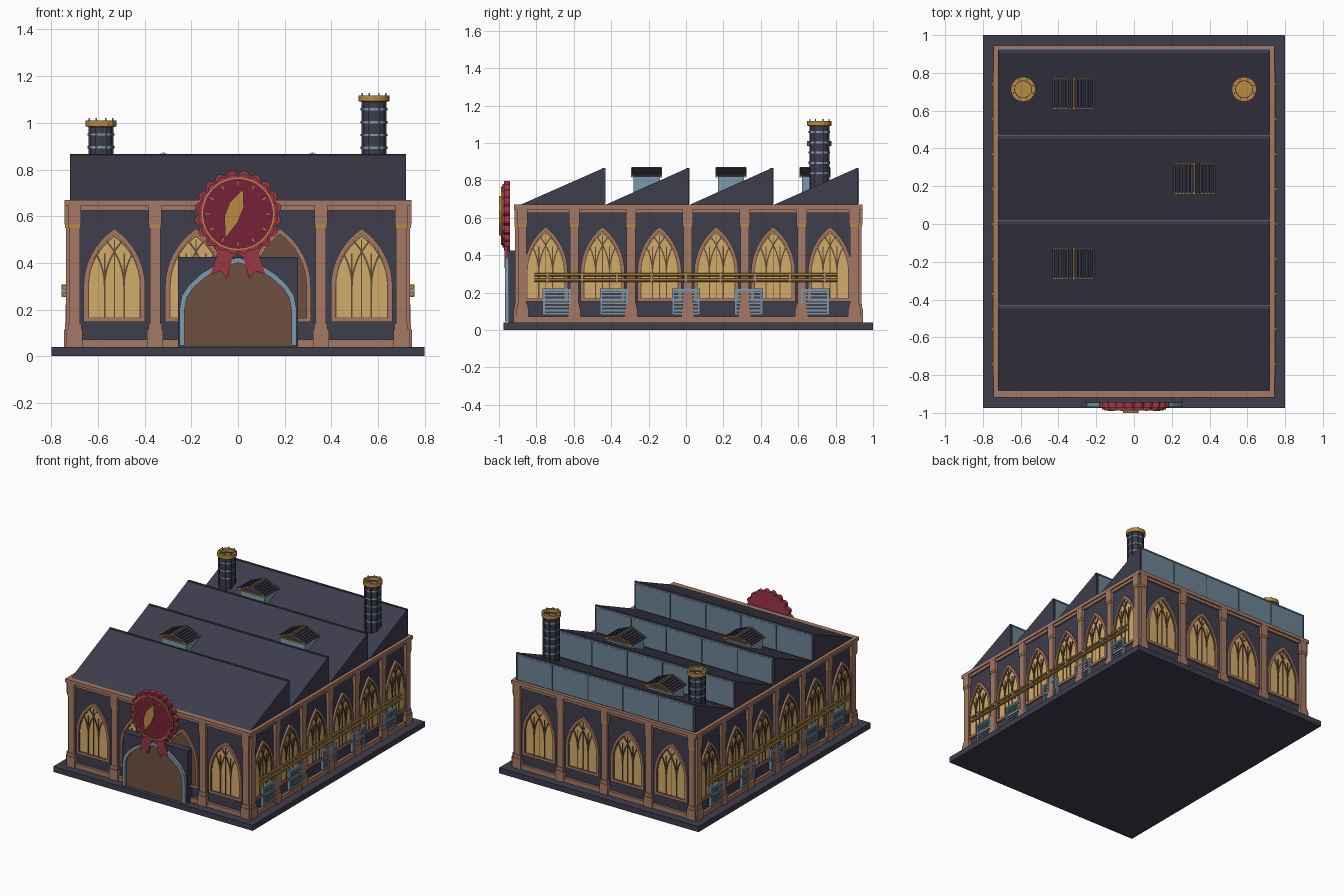
import bpy, bmesh, math
from mathutils import Vector, Matrix

cube = bpy.data.objects.get("Cube")
if cube:
    bpy.data.objects.remove(cube, do_unlink=True)


# Colours
def material(name, *rgb):
    lin = [((c / 255 + 0.055) / 1.055) ** 2.4 for c in rgb] + [1]
    m = bpy.data.materials.new(name)
    m.use_nodes = True
    m.diffuse_color = lin
    m.node_tree.nodes["Principled BSDF"].inputs["Base Color"].default_value = lin
    return m


SLATE = material("slate", 62, 61, 77)
STONE = material("stone trim", 164, 121, 100)
AMBER = material("amber glass", 212, 172, 106)
BAR = material("window bar", 98, 76, 54)
STEEL = material("pale steel", 124, 154, 174)
PANE = material("roof glass", 108, 132, 148)
GOLD = material("gold", 184, 138, 68)
RED = material("ribbon red", 156, 54, 70)
WINE = material("wine red", 118, 34, 56)
WOOD = material("wood", 112, 80, 62)


class Part:
    """Collects solids in one mesh; flat shapes lie in x-z and are deep in y."""

    def __init__(self, name):
        self.name, self.bm, self.mats = name, bmesh.new(), []

    def paint(self, faces, mat):
        if mat not in self.mats:
            self.mats.append(mat)
        for f in faces:
            f.material_index = self.mats.index(mat)

    def box(self, mat, x0, x1, y0, y1, z0, z1, turn=None):
        m = Matrix.Translation(((x0 + x1) / 2, (y0 + y1) / 2, (z0 + z1) / 2))
        if turn:
            m = m @ Matrix.Rotation(turn, 4, 'Y')
        m = m @ Matrix.Diagonal((x1 - x0, y1 - y0, z1 - z0, 1))
        vs = bmesh.ops.create_cube(self.bm, size=1, matrix=m)["verts"]
        self.paint({f for v in vs for f in v.link_faces}, mat)

    def loft(self, rings, mat, closed=False):
        rings = [[self.bm.verts.new(p) for p in r] for r in rings]
        k, n = len(rings[0]), len(rings)
        faces = [self.bm.faces.new((rings[i][j], rings[i][(j + 1) % k],
                                    rings[(i + 1) % n][(j + 1) % k], rings[(i + 1) % n][j]))
                 for i in range(n if closed else n - 1) for j in range(k)]
        if not closed:
            faces += [self.bm.faces.new(rings[0]), self.bm.faces.new(rings[-1])]
        self.paint(faces, mat)

    def plate(self, mat, pts, y0, y1):
        self.loft([[(x, y, z) for x, z in pts] for y in (y0, y1)], mat)

    def strip(self, mat, path, width, y0, y1, closed=False):
        pts, rings = [Vector(p) for p in path], []
        for i, p in enumerate(pts):
            a = pts[i - 1] if closed or i else None
            b = pts[(i + 1) % len(pts)] if closed or i < len(pts) - 1 else None
            d0 = (p - a).normalized() if a else (b - p).normalized()
            d1 = (b - p).normalized() if b else d0
            t = (d0 + d1).normalized()
            n = Vector((-t.y, t.x)) * (width / 2 / max(t.dot(d0), 0.5))
            l, r = p + n, p - n
            rings.append([(l.x, y0, l.y), (r.x, y0, r.y), (r.x, y1, r.y), (l.x, y1, l.y)])
        self.loft(rings, mat, closed)

    def lathe(self, mat, profile, cx=0, cy=0, n=16):
        rings = [[(cx + r * math.cos(math.tau * i / n), cy + r * math.sin(math.tau * i / n), z)
                  for i in range(n)] for r, z in profile]
        self.loft(rings, mat)

    def finish(self):
        bmesh.ops.recalc_face_normals(self.bm, faces=self.bm.faces)
        self.mesh = bpy.data.meshes.new(self.name)
        self.bm.to_mesh(self.mesh)
        self.bm.free()
        for m in self.mats:
            self.mesh.materials.append(m)
        return self

    def put(self, x=0, y=0, z=0, turn=0, scale=(1, 1, 1)):
        o = bpy.data.objects.new(self.name, self.mesh)
        o.location, o.scale, o.rotation_euler = (x, y, z), scale, (0, 0, math.radians(turn))
        bpy.context.collection.objects.link(o)


W, FRONT, BACK, EAVE, PEAK = 0.72, -0.895, 0.92, 0.665, 0.866
PEAKS = [-0.44, 0.01, 0.46, 0.915]

# Foundation slab
p = Part("foundation")
p.box(SLATE, -0.8, 0.8, -0.975, 1, 0, 0.04)
p.finish().put()

# Hall with sawtooth roof, from one side profile
side = [(FRONT, 0.04), (FRONT, EAVE)]
for y in PEAKS:
    side += [(y, PEAK), (y, EAVE)]
side += [(BACK, EAVE), (BACK, 0.04)]
p = Part("hall")
p.loft([[(x, y, z) for y, z in side] for x in (-W, W)], SLATE)
p.finish().put()

# Roof glazing on the steep faces
p = Part("roof_glazing")
for y in PEAKS:
    p.box(SLATE, -W, W, y - 0.01, y + 0.005, EAVE, PEAK)
    p.box(STEEL, -0.715, 0.715, y, y + 0.011, PEAK - 0.012, PEAK - 0.004)
    for i in range(5):
        x = -0.704 + i * 0.2832
        p.box(PANE, x, x + 0.275, y, y + 0.009, EAVE + 0.012, PEAK - 0.014)
p.finish().put()


# Cornice and plinth bands around the hall
def band(p, out, z0, z1):
    for s in (-1, 1):
        a, b = sorted((s * (W - 0.01), s * (W + out)))
        p.box(STONE, a, b, FRONT - out, BACK + out, z0, z1)
    p.box(STONE, -W, W, FRONT - out, FRONT + 0.01, z0, z1)
    p.box(STONE, -W, W, BACK - 0.005, BACK + out, z0, z1)


p = Part("cornice_and_plinth")
band(p, 0.024, 0.645, 0.67)
band(p, 0.014, 0.625, 0.645)
band(p, 0.018, 0.04, 0.072)
p.finish().put()

# Pilasters
p = Part("pilaster")
for mat, half, deep, z0, z1 in ((STONE, 0.034, 0.026, 0.04, 0.115), (STONE, 0.029, 0.022, 0.115, 0.14),
                                (STONE, 0.023, 0.018, 0.14, 0.55), (GOLD, 0.026, 0.021, 0.55, 0.565),
                                (STONE, 0.028, 0.023, 0.565, 0.65)):
    p.box(mat, -half, half, -deep, 0.01, z0, z1)
p.finish()
YS = [0.01 + 0.304 * (i - 2.5) for i in range(6)]
for x in (-0.355, 0.355):
    p.put(x, FRONT)
for x in (-0.355, 0, 0.355):
    p.put(x, BACK, turn=180)
for s in (-1, 1):
    for y in YS[1:]:
        p.put(s * W, y - 0.152, turn=90 * s)
    for x, y, turn in ((s * 0.7, FRONT, 0), (s * 0.7, BACK, 180),
                       (s * W, FRONT + 0.02, 90 * s), (s * W, BACK - 0.02, 90 * s)):
        p.put(x, y, turn=turn)


# Pointed windows with crossing tracery
def arch(w, z0, spring, top, n=8):
    h = top - spring
    r = (h * h + w * w) / (2 * w)
    end = math.asin(h / r)
    arc = [(r - w - r * math.cos(end * i / n), spring + r * math.sin(end * i / n)) for i in range(n + 1)]
    half = [(-w, z0)] + arc
    return half + [(-x, z) for x, z in reversed(half[:-1])], r


outline, R = arch(0.118, 0.155, 0.3, 0.535)


def window(name, fill, bars):
    p = Part(name)
    p.plate(fill, outline, -0.004, 0.005)
    p.strip(STONE, outline, 0.018, -0.014, 0.005, True)
    if bars:
        for s in (-1, 1):
            x0 = s * 0.04
            p.box(BAR, x0 - 0.003, x0 + 0.003, -0.009, 0.002, 0.155, 0.44)
            for bend in (-1, 1):
                path = []
                for i in range(20):
                    a = i * 0.05
                    x, z = x0 + bend * R * (1 - math.cos(a)), 0.3 + R * math.sin(a)
                    if (abs(x) + R - 0.118) ** 2 + (z - 0.3) ** 2 > R * R:
                        break
                    path.append((x, z))
                p.strip(BAR, path, 0.007, -0.01, 0.002)
        p.box(BAR, -0.002, 0.002, -0.008, 0.002, 0.155, 0.5)
        p.strip(BAR, arch(0.107, 0.163, 0.3, 0.515)[0], 0.005, -0.008, 0.002, True)
    return p.finish()


p = window("arched_window", AMBER, True)
for x in (-0.53, -0.18, 0.53):
    p.put(x, FRONT, scale=(1.04, 1, 1))
for x in (-0.53, -0.18, 0.18, 0.53):
    p.put(x, BACK, turn=180, scale=(1.04, 1, 1))
for y in YS:
    for s in (-1, 1):
        p.put(s * W, y, 0.005, 90 * s, (0.93, 1, 1))
window("boarded_window", WOOD, False).put(0.18, FRONT, scale=(1.04, 1, 1))

# Entrance portal
half = [(-0.24, 0.045), (-0.24, 0.2), (-0.23, 0.255), (-0.2, 0.3), (-0.15, 0.345), (-0.08, 0.388), (0, 0.412)]
door = half + [(-x, z) for x, z in reversed(half[:-1])]
p = Part("entrance")
p.box(SLATE, -0.257, 0.257, -0.948, FRONT, 0.04, 0.425)
p.plate(WOOD, door, -0.953, -0.94)
p.strip(STEEL, door, 0.022, -0.968, -0.94)
p.finish().put()


# Rosette with ribbon tails and a pointer
def circle(r, n=48, wave=0, lobes=0):
    return [((r + wave * abs(math.sin(lobes * t / 2))) * math.cos(t),
             0.61 + (r + wave * abs(math.sin(lobes * t / 2))) * math.sin(t))
            for t in (math.tau * i / n for i in range(n))]


p = Part("rosette")
for s in (-1, 1):
    p.plate(RED, [(s * x, z) for x, z in ((0.01, 0.47), (0.08, 0.47), (0.118, 0.35), (0.075, 0.365), (0.048, 0.33))],
            -0.97, -0.955)
p.plate(RED, circle(0.168, 120, 0.02, 20), -0.972, -0.942)
p.plate(RED, circle(0.16, 120, 0.012, 20), -0.982, -0.97)
p.plate(WINE, circle(0.15), -0.986, -0.975)
p.strip(GOLD, circle(0.153), 0.006, -0.988, -0.975, True)
for i in range(12):
    c, s = math.cos(i * math.pi / 6), math.sin(i * math.pi / 6)
    p.strip(GOLD, [(r * c, 0.61 + r * s) for r in (0.122, 0.138)], 0.005, -0.989, -0.98)
p.plate(GOLD, [(-0.055, 0.505), (-0.058, 0.6), (-0.035, 0.66), (0.022, 0.715), (0.025, 0.64), (0.0, 0.575)],
        -1.0, -0.983)
p.finish().put()

# Twin pipes along each side, with clamps
p = Part("side_pipes")
for z in (0.265, 0.295):
    p.loft([[(x, -0.024 + 0.009 * math.cos(a), z + 0.009 * math.sin(a))
             for a in (math.tau * i / 8 for i in range(8))] for x in (-0.81, 0.81)], GOLD)
for i in range(9):
    x = -0.74 + i * 0.185
    p.box(STEEL, x - 0.008, x + 0.008, -0.036, 0, 0.272, 0.288)
    for z in (0.265, 0.295):
        p.box(GOLD, x - 0.005, x + 0.005, -0.036, -0.012, z - 0.012, z + 0.012)
p.finish()
for s in (-1, 1):
    p.put(s * W, 0, turn=90 * s)

# Louvred wall vents
p = Part("wall_vent")
p.box(SLATE, -0.07, 0.07, -0.012, 0, 0.085, 0.215)
p.strip(STEEL, [(-0.07, 0.085), (0.07, 0.085), (0.07, 0.215), (-0.07, 0.215)], 0.012, -0.02, 0, True)
for i in range(6):
    z = 0.1 + i * 0.0195
    p.box(STEEL, -0.065, 0.065, -0.018, 0, z, z + 0.009)
p.finish()
for y in (-0.69, -0.385, 0, 0.335, 0.69):
    for s in (-1, 1):
        p.put(s * W, y, turn=90 * s)

# Gabled roof ventilators
p = Part("roof_ventilator")
p.box(STEEL, -0.1, 0.1, -0.07, 0.07, 0.67, 0.822)
p.plate(SLATE, [(-0.105, 0.82), (0.105, 0.82), (0, 0.86)], -0.075, 0.075)
p.box(GOLD, -0.004, 0.004, -0.08, 0.08, 0.862, 0.872)
for s in (-1, 1):
    for i in range(6):
        x, z = s * (0.012 + i * 0.0185), 0.864 - i * 0.0075
        p.box(SLATE, x - 0.006, x + 0.006, -0.08, 0.08, z - 0.007, z + 0.004, s * 0.37)
    p.strip(GOLD, [(-0.112, 0.821), (0, 0.864), (0.112, 0.821)], 0.008, s * 0.074, s * 0.083)
    p.box(GOLD, -0.112, 0.112, s * 0.076 - 0.006, s * 0.076 + 0.006, 0.815, 0.823)
p.finish()
for x, y in ((-0.32, -0.21), (0.32, 0.24), (-0.32, 0.69)):
    p.put(x, y)

# Banded chimneys
for x, top in ((-0.587, 1.01), (0.583, 1.118)):
    p, y = Part("chimney"), 0.713
    p.lathe(SLATE, [(0.053, 0.7), (0.053, top - 0.02), (0.044, top - 0.02), (0.044, top - 0.08)], x, y)
    p.lathe(GOLD, [(0.046, top - 0.03), (0.066, top - 0.025), (0.066, top), (0.045, top), (0.045, top - 0.03)], x, y)
    z = top - 0.06
    while z > 0.8:
        p.lathe(STEEL, [(0.05, z - 0.005), (0.057, z - 0.005), (0.057, z + 0.005), (0.05, z + 0.005)], x, y)
        z -= 0.055
    for i in range(8):
        c, s = math.cos((i + 0.5) * math.tau / 8), math.sin((i + 0.5) * math.tau / 8)
        for mat, r, h, z0, z1 in ((SLATE, 0.054, 0.004, 0.72, top - 0.02), (STEEL, 0.055, 0.003, top - 0.01, top + 0.01)):
            p.box(mat, x + r * c - h, x + r * c + h, y + r * s - h, y + r * s + h, z0, z1)
    p.finish().put()
